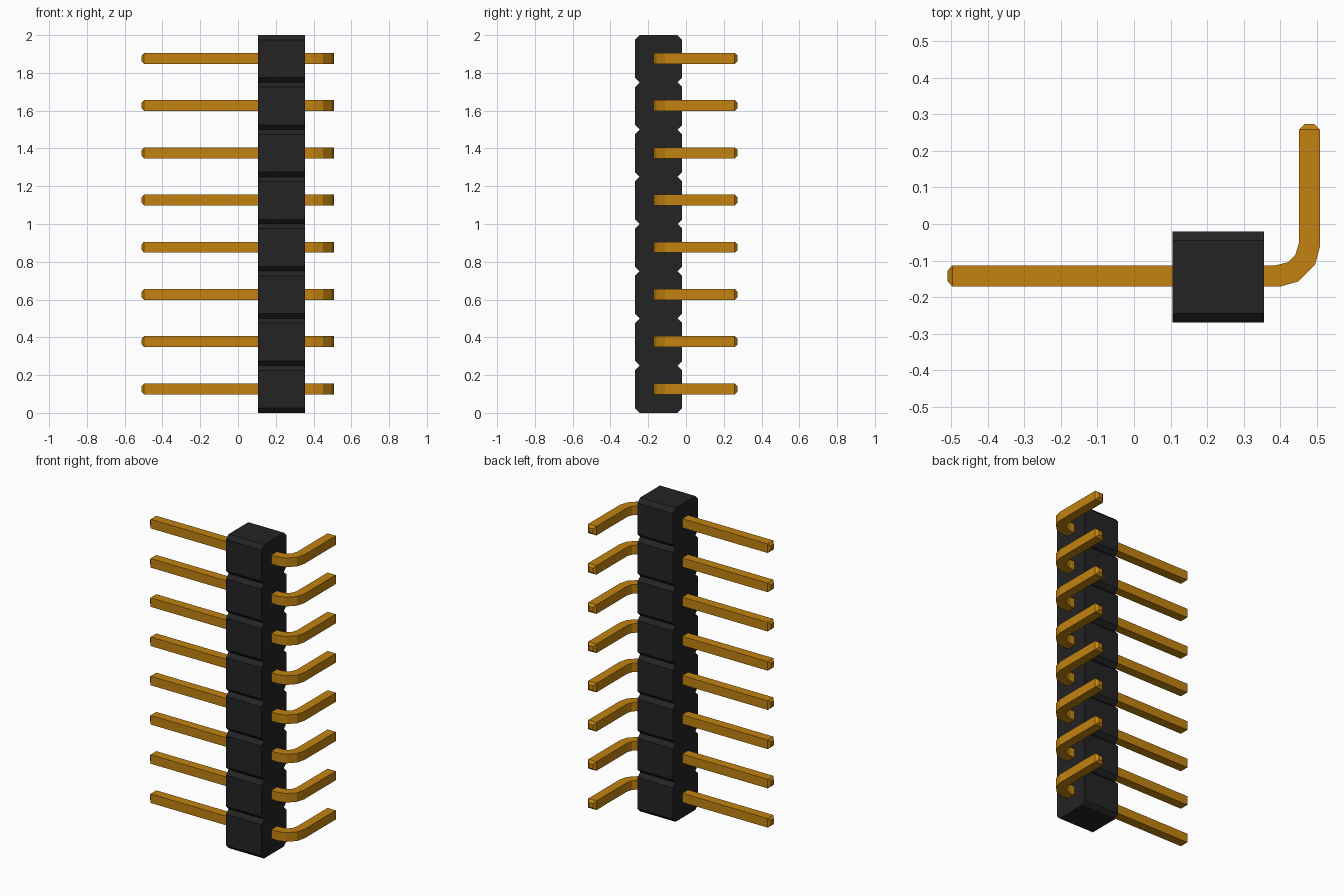
import bpy
import bmesh

cube = bpy.data.objects.get("Cube")
if cube:
    bpy.data.objects.remove(cube, do_unlink=True)

COUNT, PITCH = 8, 0.25


def material(name, rgb):
    mat = bpy.data.materials.new(name)
    mat.use_nodes = True
    mat.diffuse_color = (*rgb, 1)
    mat.node_tree.nodes["Principled BSDF"].inputs["Base Color"].default_value = (*rgb, 1)
    return mat


def loft(name, rings, mat):
    """Skin a chain of four-cornered rings into a closed flat-shaded solid."""
    bm = bmesh.new()
    loops = [[bm.verts.new(p) for p in ring] for ring in rings]
    for a, b in zip(loops, loops[1:]):
        for i in range(4):
            j = (i + 1) % 4
            bm.faces.new((a[i], a[j], b[j], b[i]))
    bm.faces.new(loops[0])
    bm.faces.new(reversed(loops[-1]))
    bmesh.ops.recalc_face_normals(bm, faces=bm.faces)
    mesh = bpy.data.meshes.new(name)
    bm.to_mesh(mesh)
    bm.free()
    mesh.materials.append(mat)
    obj = bpy.data.objects.new(name, mesh)
    bpy.context.collection.objects.link(obj)
    return obj


black = material("black plastic", (0.017, 0.017, 0.017))
gold = material("gold metal", (0.54, 0.225, 0.005))

# Housing: a column of blocks with chamfered front and back edges
x0, x1, y0, y1, cut = 0.105, 0.355, -0.27, -0.02, 0.025


def housing_ring(z, inset):
    a, b = y0 + inset, y1 - inset
    return [(x0, a, z), (x1, a, z), (x1, b, z), (x0, b, z)]


rings = [housing_ring(0, cut)]
for i in range(COUNT):
    base = i * PITCH
    rings += [housing_ring(base + cut, 0),
              housing_ring(base + PITCH - cut, 0),
              housing_ring(base + PITCH, cut)]
loft("housing", rings, black)

# Pins: outer edge point, inner edge point and half height along the bent path
half, tip = 0.029, 0.015
path = [
    ((-0.51, -0.156), (-0.51, -0.128), tip),
    ((-0.497, -0.171), (-0.497, -0.113), half),
    ((0.40, -0.171), (0.388, -0.113), half),
    ((0.45, -0.157), (0.422, -0.104), half),
    ((0.495, -0.112), (0.441, -0.085), half),
    ((0.509, -0.06), (0.451, -0.052), half),
    ((0.509, 0.258), (0.451, 0.258), half),
    ((0.494, 0.273), (0.466, 0.273), tip),
]
for i in range(COUNT):
    z = i * PITCH + 0.127
    loft(f"pin_{i + 1}",
         [[(*o, z - h), (*n, z - h), (*n, z + h), (*o, z + h)] for o, n, h in path],
         gold)
